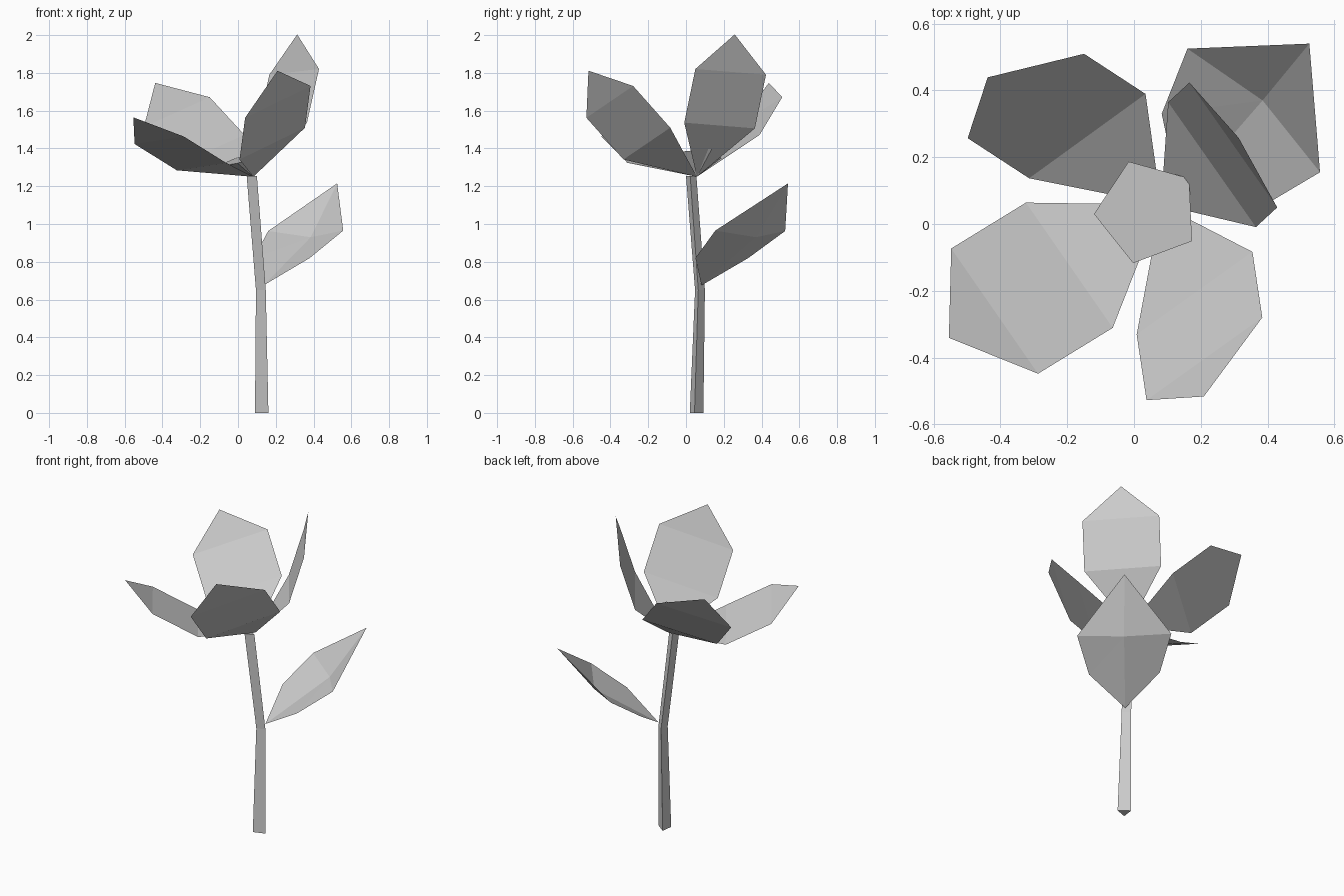
import bpy
import math
from mathutils import Vector

cube = bpy.data.objects.get("Cube")
if cube:
    bpy.data.objects.remove(cube, do_unlink=True)

grey = bpy.data.materials.new("plain grey")
grey.use_nodes = True
colour = (0.6, 0.6, 0.6, 1)
grey.diffuse_color = colour
grey.node_tree.nodes["Principled BSDF"].inputs["Base Color"].default_value = colour


def make_part(name, points, faces):
    """Flat-shaded mesh object with the shared material."""
    mesh = bpy.data.meshes.new(name)
    mesh.from_pydata([tuple(p) for p in points], [], faces)
    mesh.materials.append(grey)
    mesh.update()
    part = bpy.data.objects.new(name, mesh)
    bpy.context.collection.objects.link(part)
    return part


flower_base = Vector((0.081, 0.058, 1.25))


def make_petal(name, across, along):
    """Cupped six-sided petal: inner triangle, middle quad, tip triangle."""
    side = Vector(across).normalized()
    up = Vector(along).normalized()
    outward = side.cross(up)
    half = side * 0.229
    inner = flower_base + up * 0.316 + outward * 0.107
    outer = inner + up * 0.297
    tip = outer + up * 0.197 - outward * 0.033
    points = [flower_base, inner - half, inner + half, outer - half, outer + half, tip]
    make_part(name, points, [(0, 1, 2), (1, 3, 4, 2), (3, 5, 4)])


# Petals: width direction and growth direction
make_petal("front_right_petal", (0.26, -0.375, 0.04), (-0.22, -0.135, 0.137))
make_petal("front_left_petal", (0.35, 0.25, 0.17), (0.03, -0.2, 0.225))
make_petal("back_right_petal", (-0.345, -0.25, -0.155), (-0.187, 0.122, 0.203))
make_petal("back_left_petal", (-0.26, 0.37, -0.03), (0.065, 0.06, 0.29))

# Flower centre: shallow five-sided cup with a gently tilted top
centre = Vector((0.04, 0.037, 1.35))
sides = 5
rim = []
for i in range(sides):
    angle = math.radians(38.5) + i * math.tau / sides
    x, y = 0.16 * math.cos(angle), 0.16 * math.sin(angle)
    rim.append(centre + Vector((x, y, 0.3 * x + 0.1 * y)))
cup_faces = [tuple(range(sides))]
cup_faces += [((i + 1) % sides, i, sides) for i in range(sides)]
make_part("flower_centre", rim + [flower_base], cup_faces)

# Stem: bent three-sided tube
rings = [
    (0, [(0.09, 0.02), (0.161, 0.045), (0.1, 0.092)]),
    (0.65, [(0.095, 0.048), (0.147, 0.065), (0.105, 0.1)]),
    (1.255, [(0.046, 0), (0.1, 0.022), (0.055, 0.055)]),
]
stem_points = [(x, y, z) for z, ring in rings for x, y in ring]
stem_faces = [(2, 1, 0), (6, 7, 8)]
for level in range(len(rings) - 1):
    for i in range(3):
        a, b = level * 3 + i, level * 3 + (i + 1) % 3
        stem_faces.append((a, b, b + 3, a + 3))
make_part("stem", stem_points, stem_faces)

# Leaf: folded blade with a keel along the middle
root = (0.135, 0.082, 0.675)
keel = (0.385, 0.37, 0.93)
tip = (0.525, 0.54, 1.215)
right_edge = [(0.38, 0.05, 0.82), (0.557, 0.155, 0.965)]
left_edge = [(0.083, 0.33, 0.82), (0.16, 0.525, 0.963)]
make_part(
    "leaf",
    [root, keel, tip] + right_edge + left_edge,
    [(0, 3, 1), (3, 4, 1), (1, 4, 2), (0, 1, 5), (5, 1, 6), (1, 2, 6)],
)
